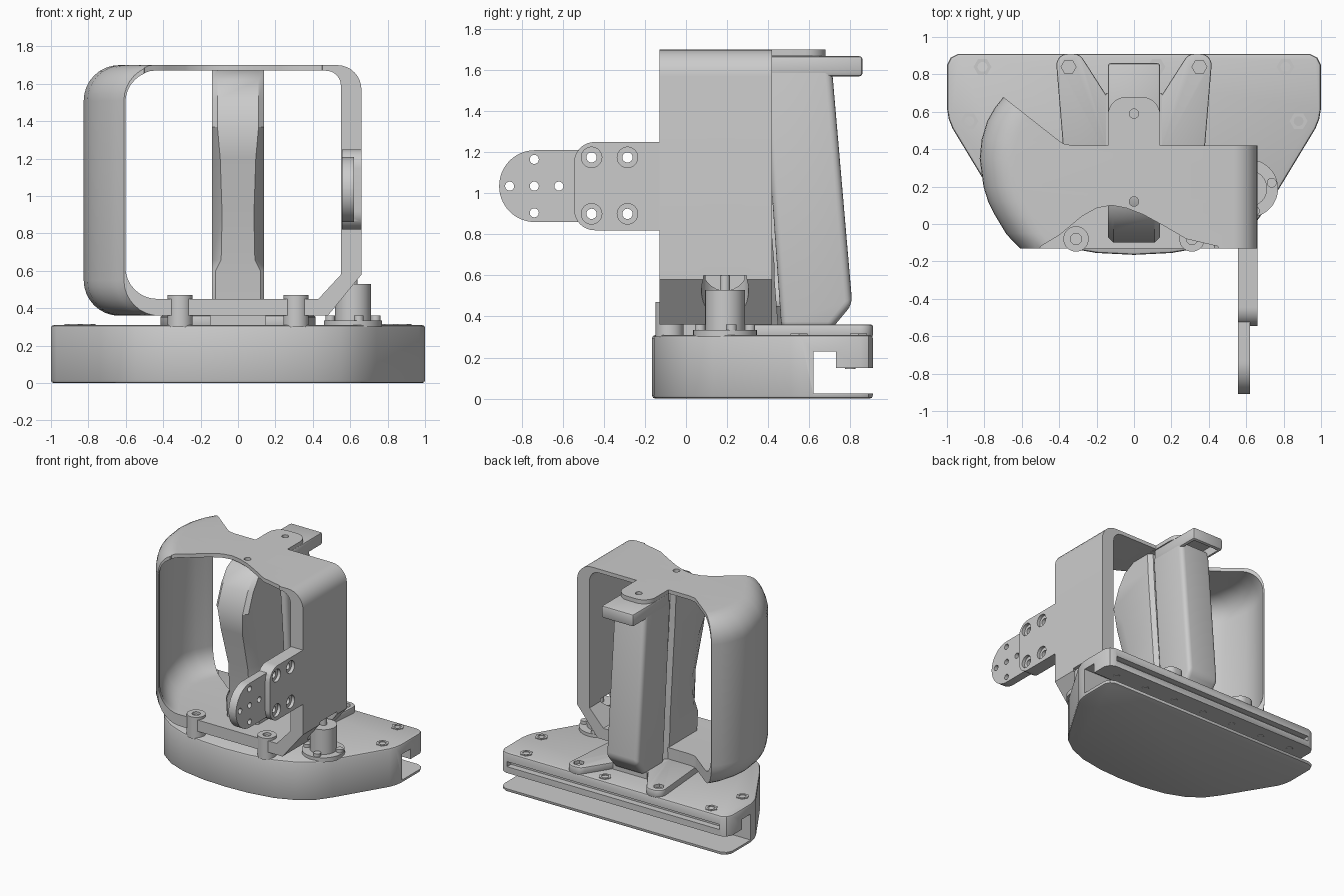
import bpy, bmesh, math
from mathutils import Vector

cube = bpy.data.objects.get("Cube")
if cube:
    bpy.data.objects.remove(cube)

SHADE = (0.6, 0.6, 0.6, 1)
grey = bpy.data.materials.new("plain_grey")
grey.use_nodes = True
grey.diffuse_color = SHADE
grey.node_tree.nodes["Principled BSDF"].inputs["Base Color"].default_value = SHADE


def make(name, bm):
    """Turn a bmesh into a named grey object."""
    bmesh.ops.recalc_face_normals(bm, faces=bm.faces)
    me = bpy.data.meshes.new(name)
    bm.to_mesh(me)
    bm.free()
    me.materials.append(grey)
    ob = bpy.data.objects.new(name, me)
    bpy.context.collection.objects.link(ob)
    return ob


def loft(name, rings):
    """Skin a stack of equal-length rings and cap both ends."""
    bm = bmesh.new()
    vs = [[bm.verts.new(p) for p in r] for r in rings]
    n = len(vs[0])
    for a, b in zip(vs, vs[1:]):
        for i in range(n):
            bm.faces.new((a[i], a[(i + 1) % n], b[(i + 1) % n], b[i]))
    bm.faces.new(vs[0])
    bm.faces.new(vs[-1])
    return make(name, bm)


def prism(name, pts, lo, hi, axis="z"):
    """Extrude an outline along z (x, y points) or along x (y, z points)."""
    place = (lambda p, h: (*p, h)) if axis == "z" else (lambda p, h: (h, *p))
    return loft(name, [[place(p, h) for p in pts] for h in (lo, hi)])


def box(name, x, y, z):
    return prism(name, [(x[0], y[0]), (x[1], y[0]), (x[1], y[1]), (x[0], y[1])], *z)


def disc(name, a, b, r, lo, hi, axis="z", sides=32):
    pts = [(a + r * math.cos(t * math.tau / sides), b + r * math.sin(t * math.tau / sides))
           for t in range(sides)]
    return prism(name, pts, lo, hi, axis)


def apply(ob, kind, **settings):
    mod = ob.modifiers.new(kind, kind)
    for key, value in settings.items():
        setattr(mod, key, value)
    bpy.context.view_layer.objects.active = ob
    bpy.ops.object.modifier_apply(modifier=mod.name)


def cut(ob, *cutters):
    for c in cutters:
        apply(ob, "BOOLEAN", object=c, operation="DIFFERENCE", solver="EXACT")
        bpy.data.objects.remove(c)


def bevel(ob, width, segments=2):
    apply(ob, "BEVEL", width=width, segments=segments, limit_method="ANGLE", angle_limit=0.7)


def rounded(corners, steps=8):
    """Outline from (x, y, radius) corners, each replaced by a circular fillet."""
    pts = []
    for i, (x, y, r) in enumerate(corners):
        c = Vector((x, y))
        if r == 0:
            pts.append((x, y))
            continue
        u = (Vector(corners[i - 1][:2]) - c).normalized()
        v = (Vector(corners[(i + 1) % len(corners)][:2]) - c).normalized()
        half = math.acos(u.dot(v)) / 2
        mid = c + (u + v).normalized() * (r / math.sin(half))
        start = c + u * (r / math.tan(half)) - mid
        end = c + v * (r / math.tan(half)) - mid
        first = math.atan2(start.y, start.x)
        sweep = math.atan2(start.x * end.y - start.y * end.x, start.dot(end))
        for s in range(steps + 1):
            t = first + sweep * s / steps
            pts.append((mid.x + r * math.cos(t), mid.y + r * math.sin(t)))
    return pts


# Base: wide body, curved at the front, with an open slot along the back
half = [(0.2, -0.155), (0.4, -0.12), (0.55, -0.06), (0.66, 0.02), (0.74, 0.13), (0.97, 0.51),
        (0.99, 0.56), (1, 0.62), (1, 0.85), (0.98, 0.89), (0.94, 0.91)]
outline = [(0, -0.165)] + half + [(-x, y) for x, y in reversed(half)]
base = prism("base_body", outline, 0, 0.31)
bevel(base, 0.015)
cut(base,
    box("slot", (-1.1, 1.1), (0.62, 1), (0.025, 0.15)),
    box("slot_top", (-1.1, 1.1), (0.62, 0.73), (0.1, 0.23)),
    box("back_groove", (-0.93, 0.93), (0.86, 1), (0.2, 0.24)))

# Screws under the rear beam
for i in range(7):
    disc("beam_screw", -0.84 + i * 0.28, 0.8, 0.025, 0.145, 0.16)

# Hex nuts on the base, with open centres
for x, y in ((0.81, 0.84), (-0.81, 0.84), (0.88, 0.55), (-0.88, 0.55), (0.12, 0.84)):
    nut = disc("hex_nut", x, y, 0.048, 0.3, 0.316, sides=6)
    cut(nut, disc("bore", x, y, 0.026, 0.28, 0.4))

# Handle frame: a loop lofted front to back, the guard side bowing outwards
GUARD = [(-0.13, -0.61), (-0.09, -0.65), (-0.05, -0.685), (0.05, -0.745), (0.12, -0.78), (0.2, -0.805),
         (0.35, -0.825), (0.45, -0.815), (0.55, -0.785), (0.62, -0.745), (0.69, -0.69)]


def ring(y, corners):
    return [(x, y, z) for x, z in rounded(corners)]


outer = [ring(y, [(x, 1.7, 0.19), (0.66, 1.7, 0.13), (0.66, 0.58, 0), (0.48, 0.36, 0), (x, 0.36, 0.19)])
         for y, x in GUARD]
inner = [ring(y, [(x + 0.03, 1.67, 0.17), (0.55, 1.67, 0.08), (0.55, 0.58, 0), (0.43, 0.45, 0),
                  (x + 0.03, 0.45, 0.17)]) for y, x in GUARD]
inner[0] = [(x, y - 0.05, z) for x, y, z in inner[0]]
inner[-1] = [(x, y + 0.05, z) for x, y, z in inner[-1]]
handle = loft("handle_frame", outer)
cut(handle,
    loft("opening", inner),
    prism("rear_trim", [(-0.33, 0.42), (0.9, 0.42), (0.9, 0.9), (-0.7, 0.9), (-0.7, 0.68),
                        (-0.42, 0.46), (-0.38, 0.43)], 0.2, 1.9),
    prism("front_notch", [(-0.52, -0.2), (-0.5, -0.12), (-0.4, -0.06), (-0.28, 0.04), (-0.2, 0.085),
                          (-0.12, 0.1), (-0.04, 0.085), (0.05, 0.05), (0.16, -0.01), (0.28, -0.08),
                          (0.45, -0.12), (0.46, -0.2)], 1.6, 1.8),
    disc("knob_clearance", 0.615, 0.19, 0.115, 0.3, 0.6),
    disc("top_hole", 0, 0.12, 0.025, 1.6, 1.8))

# Front bosses joining the handle to the base
for x in (-0.31, 0.31):
    boss = disc("front_boss", x, -0.08, 0.068, 0.3, 0.47)
    cut(boss, disc("bore", x, -0.08, 0.03, 0.44, 0.5))

# Top tongue and the hollow cap that holds the grip
tongue = prism("top_tongue", rounded([(-0.14, 0.35, 0), (0.14, 0.35, 0), (0.14, 0.68, 0.1), (-0.14, 0.68, 0.1)]),
               1.668, 1.7)
cut(tongue, disc("hole", 0, 0.59, 0.025, 1.6, 1.8))
cap = box("grip_cap", (-0.14, 0.14), (0.4, 0.86), (1.57, 1.668))
bevel(cap, 0.015)
cut(cap, box("hollow", (-0.115, 0.115), (0.3, 0.835), (1.5, 1.64)))

# Grip, rear half: a leaning slab with a chamfered foot
rear = prism("grip_rear", [(0.375, 1.62), (0.71, 1.62), (0.81, 0.46), (0.71, 0.34), (0.465, 0.34)],
             -0.14, 0.14, "x")
bevel(rear, 0.035, 4)

# Grip, front half: rings of (height, front, face half width, chamfer depth, back)
SECTIONS = [(0.34, 0.05, 0.12, 0.02, 0.45), (0.6, 0.03, 0.12, 0.02, 0.43), (0.66, 0.02, 0.09, 0.09, 0.43),
            (0.9, 0.0, 0.085, 0.12, 0.41), (1.2, -0.08, 0.095, 0.12, 0.385), (1.37, -0.1, 0.11, 0.03, 0.37),
            (1.52, -0.04, 0.11, 0.03, 0.36), (1.62, 0.03, 0.11, 0.03, 0.355), (1.67, 0.13, 0.11, 0.03, 0.35)]
loft("grip_front", [[(-w, f, z), (w, f, z), (0.14, f + c, z), (0.14, b - 0.03, z), (0.11, b, z),
                     (-0.11, b, z), (-0.14, b - 0.03, z), (-0.14, f + c, z)] for z, f, w, c, b in SECTIONS])

# Splayed feet that bolt the grip to the base
box("grip_foot", (-0.15, 0.15), (-0.02, 0.7), (0.3, 0.36))
for s in (-1, 1):
    pts = rounded([(s * 0.42, 0.91, 0.06), (s * 0.29, 0.91, 0.06), (s * 0.13, 0.66, 0), (s * 0.1, 0.3, 0),
                   (s * 0.37, 0.3, 0)])
    foot = prism("splayed_foot", pts, 0.3, 0.36)
    bevel(foot, 0.008)
    cut(foot, disc("bolt_hole", s * 0.35, 0.84, 0.04, 0.335, 0.4, sides=6))

# Side knob with its flange, shaft and flange screws
disc("knob_flange", 0.615, 0.19, 0.155, 0.3, 0.335, sides=48)
disc("knob_body", 0.615, 0.19, 0.097, 0.33, 0.53)
disc("knob_shaft", 0.615, 0.19, 0.025, 0.5, 0.62)
for k in range(4):
    t = 0.25 + k * math.pi / 2
    disc("flange_screw", 0.615 + 0.125 * math.cos(t), 0.19 + 0.125 * math.sin(t), 0.026, 0.32, 0.36)

# Side bracket with countersunk holes
bracket = prism("side_bracket", rounded([(-0.545, 0.82, 0.1), (-0.1, 0.82, 0), (-0.1, 1.25, 0),
                                         (-0.545, 1.25, 0.1)]), 0.555, 0.66, "x")
cut(bracket, box("plate_pocket", (0.5, 0.62), (-0.6, -0.53), (0.8, 1.3)))
for y in (-0.46, -0.285):
    for z in (0.9, 1.175):
        cut(bracket, disc("sink", y, z, 0.05, 0.635, 0.7, "x"), disc("bore", y, z, 0.025, 0.5, 0.7, "x"))

# Round-ended mounting plate
plate = prism("mounting_plate", rounded([(-0.91, 0.86, 0.174), (-0.5, 0.86, 0), (-0.5, 1.21, 0),
                                         (-0.91, 1.21, 0.174)], 14), 0.555, 0.62, "x")
for dy, dz in ((0, 0), (0.12, 0), (-0.12, 0), (0, 0.13), (0, -0.13)):
    cut(plate, disc("hole", -0.739 + dy, 1.035 + dz, 0.022, 0.5, 0.7, "x"))

# Smooth shading with crisp edges
for ob in bpy.context.scene.objects:
    ob.select_set(ob.type == "MESH")
    if ob.type == "MESH":
        bpy.context.view_layer.objects.active = ob
bpy.ops.object.shade_smooth_by_angle(angle=math.radians(30))
